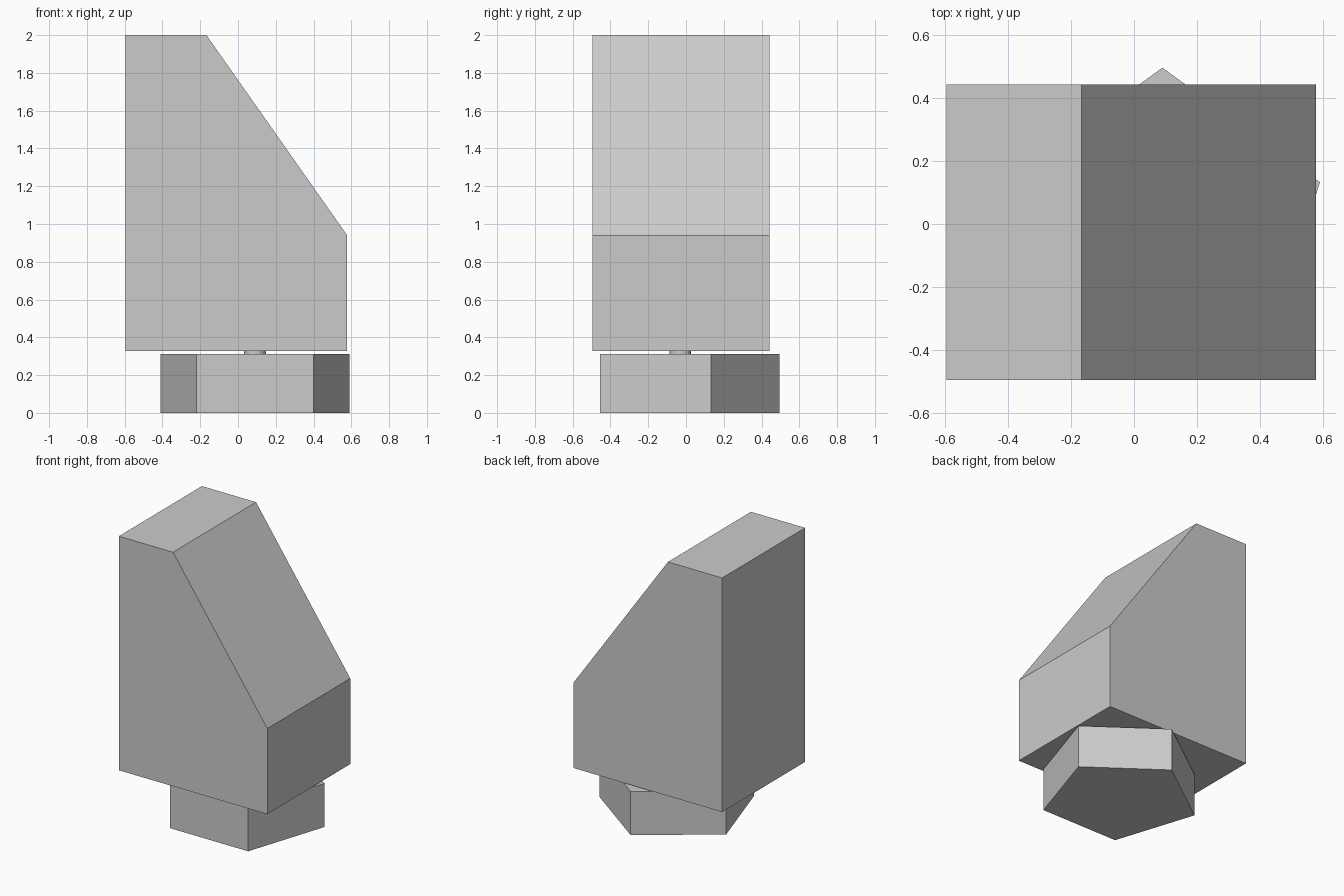
import bpy
from math import sin, cos, tau, pi

if "Cube" in bpy.data.objects:
    bpy.data.objects.remove(bpy.data.objects["Cube"])


def prism(name, bottom, offset):
    """Extrude a closed 3D outline along offset into a capped solid."""
    n = len(bottom)
    top = [tuple(c + o for c, o in zip(p, offset)) for p in bottom]
    faces = [tuple(reversed(range(n))), tuple(range(n, 2 * n))]
    faces += [(i, (i + 1) % n, n + (i + 1) % n, n + i) for i in range(n)]
    mesh = bpy.data.meshes.new(name)
    mesh.from_pydata(bottom + top, [], faces)
    ob = bpy.data.objects.new(name, mesh)
    bpy.context.collection.objects.link(ob)
    return ob


def ring(sides, radius, z, cx=0.09, cy=-0.03):
    """Regular polygon with one corner pointing to the back."""
    return [(cx + radius * cos(pi / 2 + tau * i / sides),
             cy + radius * sin(pi / 2 + tau * i / sides), z) for i in range(sides)]


# Five-sided foot
prism("pentagon_base", ring(5, 0.526, 0.0), (0, 0, 0.312))

# Short round stem between foot and body
prism("stem", ring(16, 0.057, 0.312), (0, 0, 0.016))

# Body block with sloped front face; profile in xz, extruded towards the front
profile = [(-0.595, 0.328), (0.578, 0.328), (0.578, 0.94), (-0.167, 2.0), (-0.595, 2.0)]
prism("sloped_body", [(x, 0.442, z) for x, z in reversed(profile)], (0, -0.937, 0))

# Outward normals
import bmesh
for ob in bpy.context.collection.objects:
    bm = bmesh.new()
    bm.from_mesh(ob.data)
    bmesh.ops.recalc_face_normals(bm, faces=bm.faces)
    bm.to_mesh(ob.data)
    bm.free()
